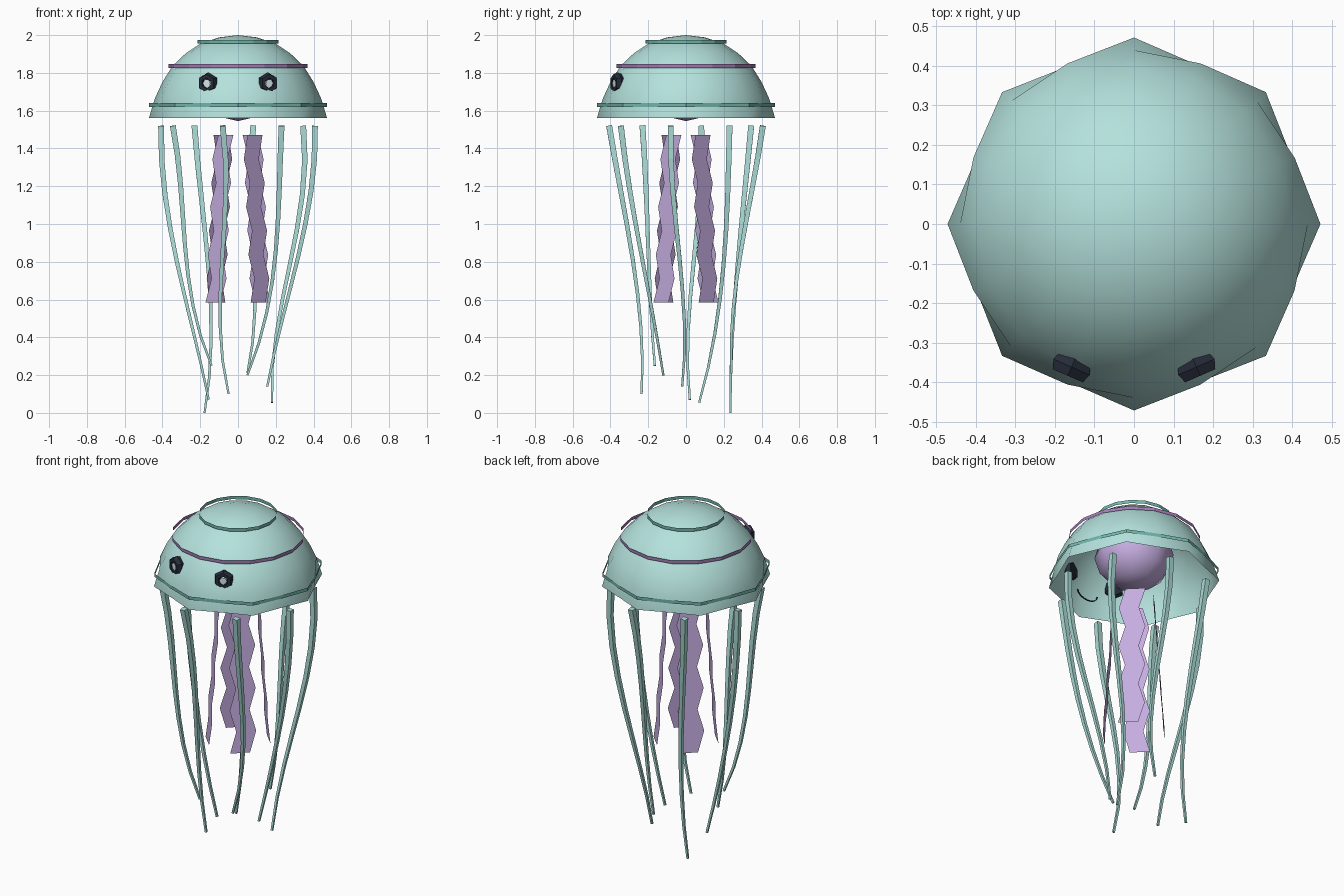
import bpy, bmesh, math
from mathutils import Vector

if "Cube" in bpy.data.objects:
    bpy.data.objects.remove(bpy.data.objects["Cube"])


def material(name, rgb):
    m = bpy.data.materials.new(name)
    m.diffuse_color = (*rgb, 1)
    m.use_nodes = True
    m.node_tree.nodes["Principled BSDF"].inputs["Base Color"].default_value = m.diffuse_color
    return m


BELL = material("pale teal", (0.46, 0.76, 0.72))
TENT = material("soft teal", (0.40, 0.70, 0.66))
BAND = material("deep teal", (0.17, 0.46, 0.40))
LILAC = material("lilac", (0.56, 0.42, 0.75))
PLUM = material("plum", (0.36, 0.20, 0.46))
DARK = material("near black", (0.018, 0.024, 0.04))
SHINE = material("highlight", (0.75, 0.9, 0.9))


def finish(name, bm, mat, smooth=False):
    me = bpy.data.meshes.new(name)
    bm.normal_update()
    bm.to_mesh(me)
    bm.free()
    me.materials.append(mat)
    for p in me.polygons:
        p.use_smooth = smooth
    ob = bpy.data.objects.new(name, me)
    bpy.context.collection.objects.link(ob)
    return ob


def lathe(name, profile, mat, smooth=False, sides=16):
    """Spin (radius, z[, radius of odd corners]) round z; radius 0 becomes a pole."""
    bm = bmesh.new()
    rows = []
    for r, z, *odd in profile:
        n = 1 if r < 1e-5 else sides
        row = []
        for i in range(n):
            rad = odd[0] if odd and i % 2 else r
            a = math.tau * i / sides
            row.append(bm.verts.new((rad * math.cos(a), rad * math.sin(a), z)))
        rows.append(row)
    for a, b in zip(rows, rows[1:]):
        for i in range(sides):
            j = (i + 1) % sides
            q = [a[i % len(a)], a[j % len(a)], b[j % len(b)], b[i % len(b)]]
            bm.faces.new(list(dict.fromkeys(q)))
    return finish(name, bm, mat, smooth)


def tube(name, points, radii, mat, sides=4):
    bm = bmesh.new()
    rows = []
    for k, (p, r) in enumerate(zip(points, radii)):
        d = (points[min(k + 1, len(points) - 1)] - points[max(k - 1, 0)]).normalized()
        u = d.cross(Vector((0, 1, 0))).normalized()
        v = d.cross(u)
        rows.append([bm.verts.new(p + r * (u * math.cos(math.tau * (i + 0.5) / sides)
                                           + v * math.sin(math.tau * (i + 0.5) / sides)))
                     for i in range(sides)])
    for a, b in zip(rows, rows[1:]):
        for i in range(sides):
            j = (i + 1) % sides
            bm.faces.new((a[i], a[j], b[j], b[i]))
    bm.faces.new(rows[0][::-1])
    bm.faces.new(rows[-1])
    bmesh.ops.recalc_face_normals(bm, faces=bm.faces)
    return finish(name, bm, mat)


# Open bell: round dome whose rim flares into eight points
lathe("bell", [(0.472, 1.56, 0.433), (0.44, 1.665), (0.401, 1.75), (0.347, 1.837), (0.275, 1.905),
               (0.196, 1.957), (0.10, 1.988), (0, 2.0)], BELL, True)

# Thin upright bands round the bell
for name, r, z, odd, mat in (("lower_band", 0.47, 1.63, 0.442, BAND),
                             ("middle_band", 0.367, 1.837, 0.367, PLUM),
                             ("upper_band", 0.215, 1.965, 0.215, BAND)):
    lathe(name, [(r, z - 0.01, odd), (r, z + 0.01, odd)], mat)

# Inner body under the bell
lathe("inner_body", [(0.22 * math.cos(t), 1.735 + 0.19 * math.sin(t))
                     for t in (math.radians(-90 + 30 * i) for i in range(7))], LILAC, True, 8)

# Ring-shaped eyes facing outwards, each with a small highlight plate
for name, s in (("left", -1), ("right", 1)):
    out = Vector((s * 0.40, -0.917, 0)).normalized()
    across = Vector((-out.y, out.x, 0))
    up = Vector((0, 0, 1))
    centre = Vector((s * 0.158, -0.362, 1.745))
    bm = bmesh.new()
    rows = []
    for i in range(6):
        a = math.tau * (i + 0.5) / 6
        spoke = across * math.cos(a) + up * math.sin(a)
        rows.append([bm.verts.new(centre + spoke * (0.038 + 0.02 * math.cos(b))
                                  + out * 0.028 * math.sin(b))
                     for b in (math.tau * k / 6 for k in range(6))])
    for i in range(6):
        for k in range(6):
            p, q = rows[i], rows[(i + 1) % 6]
            bm.faces.new((p[k], q[k], q[(k + 1) % 6], p[(k + 1) % 6]))
    # closed back of the eye
    bm.faces.new([r[4] for r in rows])
    bmesh.ops.recalc_face_normals(bm, faces=bm.faces)
    finish(name + "_eye", bm, DARK)
    bm = bmesh.new()
    bm.faces.new([bm.verts.new(centre + out * 0.02 + 0.022 * (
        across * math.cos(math.tau * i / 6) + up * math.sin(math.tau * i / 6))) for i in range(6)])
    finish(name + "_eye_highlight", bm, SHINE)

# Smile line on the inner front of the bell
smile = [Vector((0.07 * math.cos(a), -0.40, 1.68 + 0.045 * math.sin(a)))
         for a in (math.pi + math.pi * i / 8 for i in range(9))]
tube("smile", smile, [0.004] * 9, DARK)

# Four wavy ribbon arms
for n in range(4):
    ang = math.radians(45 + 90 * n)
    out = Vector((math.cos(ang), math.sin(ang), 0))
    side = Vector((-out.y, out.x, 0))
    bm = bmesh.new()
    rows = []
    for k in range(8):
        t = k / 7
        c = out * (0.109 + 0.06 * t) + side * (0.018 * (-1) ** k) + Vector((0, 0, 1.47 - 0.885 * t))
        rows.append([bm.verts.new(c + side * w) for w in (-0.056, 0.056)])
    for a, b in zip(rows, rows[1:]):
        bm.faces.new((a[0], b[0], b[1], a[1]))
    finish(f"ribbon_arm_{n + 1}", bm, LILAC)

# Eight tapering tentacles: (x, y) at 40% and 70% of the drop, then the tip
paths = [((0.305, 0.21), (0.215, 0.165), (0.18, 0.07, 0.055)),
         ((0.075, 0.315), (0.09, 0.255), (0.05, 0.24, 0.21)),
         ((-0.17, 0.285), (-0.142, 0.248), (-0.177, 0.235, 0.0)),
         ((-0.352, 0.055), (-0.255, 0.015), (-0.155, 0.02, 0.07)),
         ((-0.29, -0.205), (-0.25, -0.19), (-0.14, -0.165, 0.25)),
         ((-0.075, -0.305), (-0.095, -0.245), (-0.05, -0.235, 0.10)),
         ((0.21, -0.265), (0.165, -0.19), (0.05, -0.12, 0.20)),
         ((0.35, -0.05), (0.25, -0.012), (0.155, -0.02, 0.14))]
for n, (m1, m2, tip) in enumerate(paths):
    ang = math.radians(33.75 + 45 * n)
    top = Vector((0.415 * math.cos(ang), 0.415 * math.sin(ang), 1.52))
    tip = Vector(tip)
    k1 = Vector((*m1, top.z + 0.4 * (tip.z - top.z)))
    k2 = Vector((*m2, top.z + 0.7 * (tip.z - top.z)))
    pts, radii = [], []
    for k in range(9):
        t = k / 8
        # cubic through the four knots
        pts.append(top * ((t - 0.4) * (t - 0.7) * (t - 1) / -0.28)
                   + k1 * (t * (t - 0.7) * (t - 1) / 0.072)
                   + k2 * (t * (t - 0.4) * (t - 1) / -0.063)
                   + tip * (t * (t - 0.4) * (t - 0.7) / 0.18))
        radii.append(0.022 - 0.014 * t)
    tube(f"tentacle_{n + 1}", pts, radii, TENT)
